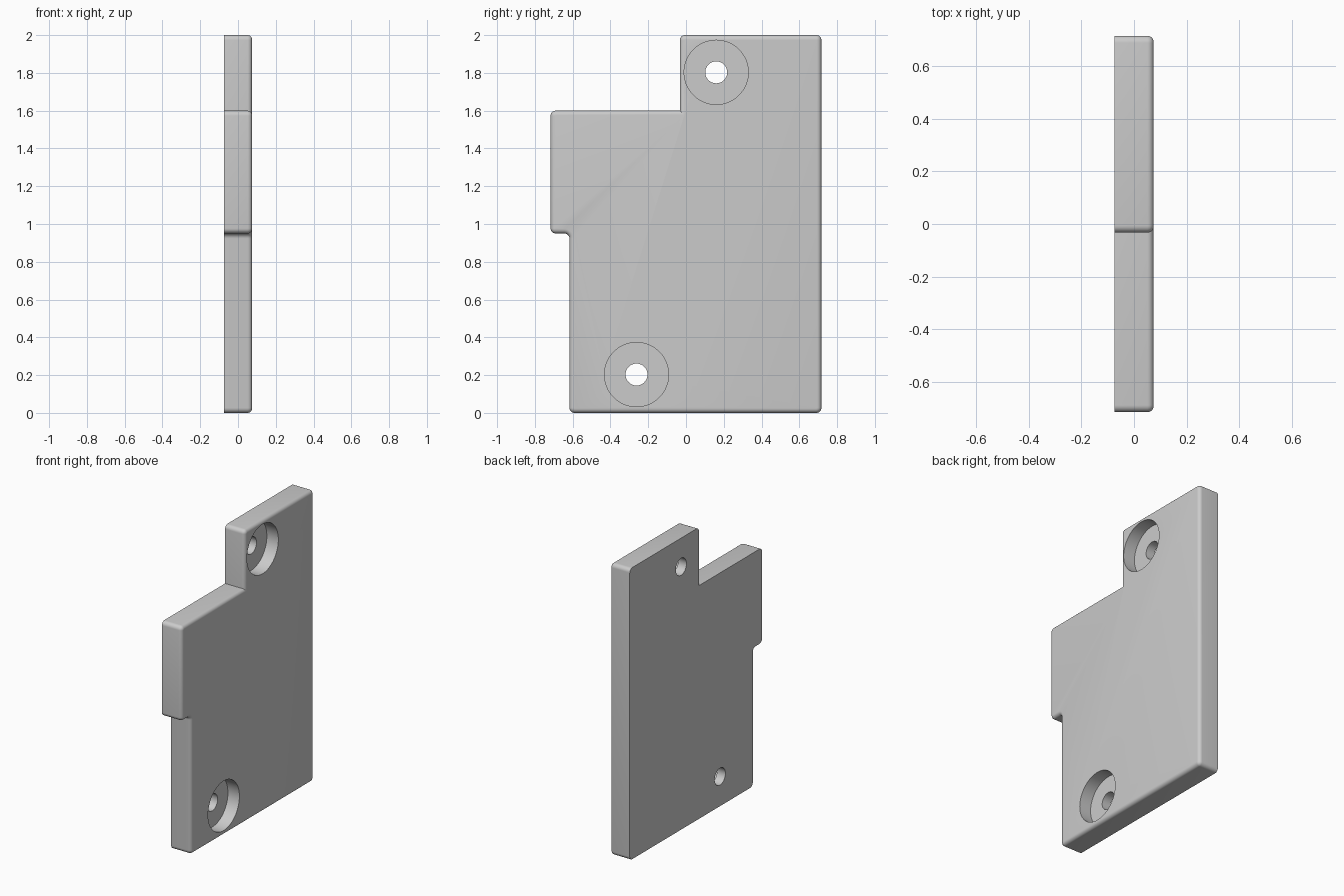
import bpy, bmesh, math
from mathutils import Vector

if "Cube" in bpy.data.objects:
    bpy.data.objects.remove(bpy.data.objects["Cube"], do_unlink=True)

HALF = 0.075       # half thickness along x
CORNER = 0.027     # rounding of outline corners
RIM = 0.024        # rounding around the outer face

# Single flat colour
grey = bpy.data.materials.new("light grey")
grey.use_nodes = True
COLOUR = (0.6, 0.6, 0.6, 1)
grey.diffuse_color = COLOUR
grey.node_tree.nodes["Principled BSDF"].inputs["Base Color"].default_value = COLOUR

# Stepped plate outline as (y, z)
outline = [(-0.617, 0), (0.717, 0), (0.717, 2), (-0.033, 2),
           (-0.033, 1.6), (-0.717, 1.6), (-0.717, 0.95), (-0.617, 0.95)]
SHARP = Vector((-0.033, 1.6))     # the one inner corner left square

bm = bmesh.new()
base = bm.faces.new([bm.verts.new((-HALF, y, z)) for y, z in outline])
grown = bmesh.ops.extrude_face_region(bm, geom=[base])["geom"]
bmesh.ops.translate(bm, vec=(2 * HALF, 0, 0),
                    verts=[g for g in grown if isinstance(g, bmesh.types.BMVert)])
bmesh.ops.recalc_face_normals(bm, faces=bm.faces)

# Round the outline corners, then the rim of the +x face
corners = [e for e in bm.edges
           if abs(e.verts[0].co.x - e.verts[1].co.x) > HALF
           and (e.verts[0].co.yz - SHARP).length > 0.01]
bmesh.ops.bevel(bm, geom=corners, offset=CORNER, segments=6, profile=0.5,
                affect='EDGES', clamp_overlap=False)
rim = [e for e in bm.edges if all(v.co.x > HALF - 1e-4 for v in e.verts)]
bmesh.ops.bevel(bm, geom=rim, offset=RIM, segments=5, profile=0.5,
                affect='EDGES', clamp_overlap=False)
bmesh.ops.recalc_face_normals(bm, faces=bm.faces)
mesh = bpy.data.meshes.new("mounting_plate")
bm.to_mesh(mesh)
bm.free()
mesh.materials.append(grey)
plate = bpy.data.objects.new("mounting_plate", mesh)
bpy.context.collection.objects.link(plate)
bpy.context.view_layer.objects.active = plate


def bore(name, y, z, radius, x0, x1):
    """Cut a round hole along x from x0 to x1."""
    bpy.ops.mesh.primitive_cylinder_add(
        vertices=64, radius=radius, depth=x1 - x0,
        location=((x0 + x1) / 2, y, z), rotation=(0, math.pi / 2, 0))
    cutter = bpy.context.object
    cutter.name = name
    cutter.hide_render = True
    cutter.data.materials.append(grey)
    mod = plate.modifiers.new(name, 'BOOLEAN')
    mod.operation = 'DIFFERENCE'
    mod.solver = 'EXACT'
    mod.object = cutter
    bpy.context.view_layer.objects.active = plate
    bpy.ops.object.modifier_apply(modifier=name)
    bpy.data.objects.remove(cutter, do_unlink=True)


# Two counterbored screw holes
for label, y, z in (("upper", 0.16, 1.803), ("lower", -0.262, 0.203)):
    bore(label + "_counterbore", y, z, 0.17, HALF - 0.087, HALF + 0.1)
    bore(label + "_screw_hole", y, z, 0.058, -HALF - 0.1, HALF + 0.1)

# Smooth rounded edges, crisp hole and back edges
bpy.ops.object.select_all(action='DESELECT')
plate.select_set(True)
bpy.context.view_layer.objects.active = plate
bpy.ops.object.shade_smooth_by_angle(angle=math.radians(30))
